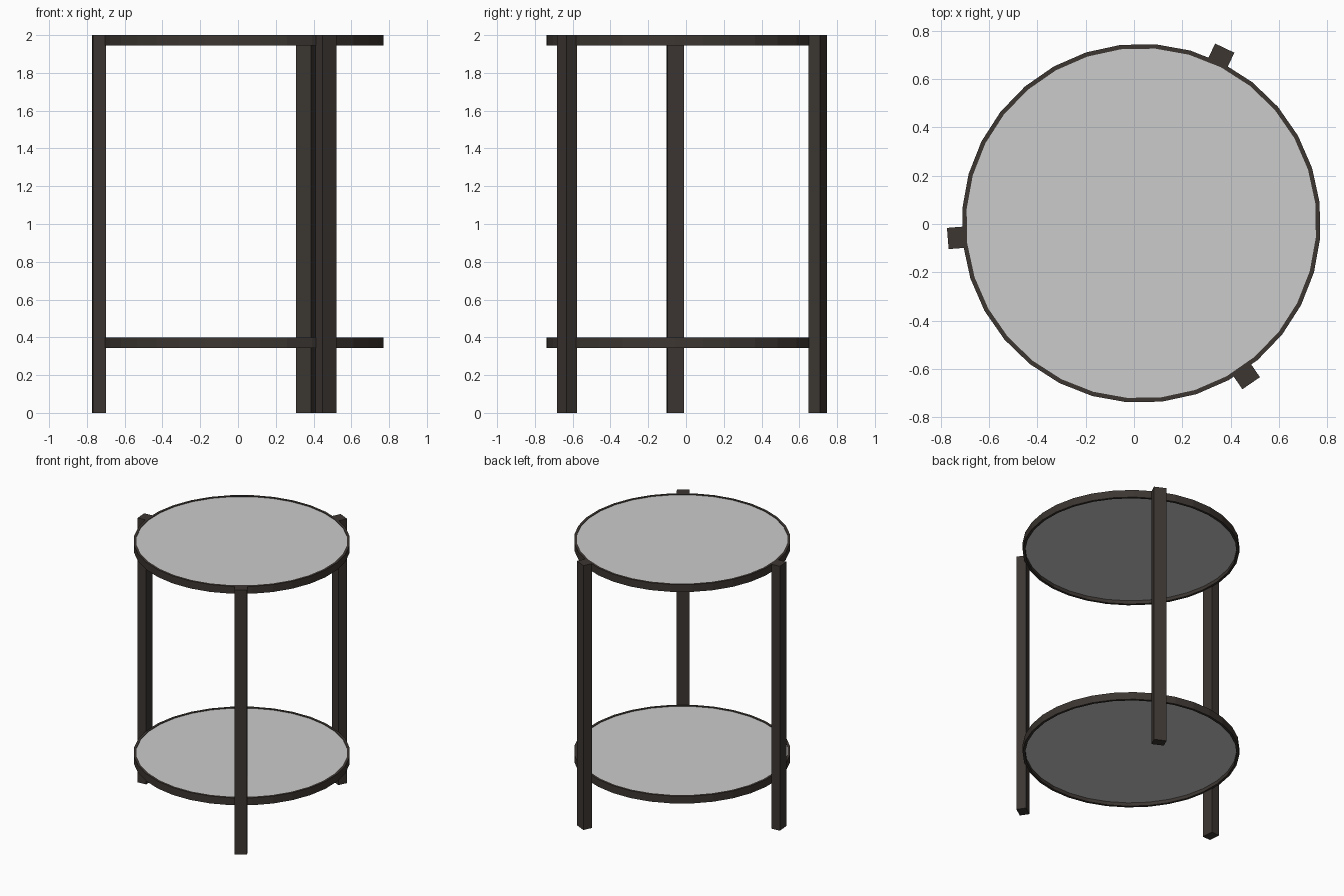
import bpy, bmesh, math

if "Cube" in bpy.data.objects:
    bpy.data.objects.remove(bpy.data.objects["Cube"])

CX, CY = 0.03, 0.003          # axis of the round trays
SIDES, R, WALL = 32, 0.743, 0.018
PHASE = math.radians(-4.6)
LEG_ANGLES = (184.5, 64.5, -55.5)

dark = bpy.data.materials.new("dark_metal")
dark.diffuse_color = (0.045, 0.037, 0.031, 1)
dark.use_nodes = True
dark.node_tree.nodes["Principled BSDF"].inputs["Base Color"].default_value = dark.diffuse_color


def finish(name, bm, mat=None):
    bmesh.ops.recalc_face_normals(bm, faces=bm.faces)
    me = bpy.data.meshes.new(name)
    bm.to_mesh(me)
    bm.free()
    ob = bpy.data.objects.new(name, me)
    bpy.context.collection.objects.link(ob)
    if mat:
        me.materials.append(mat)
    return ob


def loop(bm, r, z):
    return [bm.verts.new((CX + r * math.cos(PHASE + i * math.tau / SIDES),
                          CY + r * math.sin(PHASE + i * math.tau / SIDES), z))
            for i in range(SIDES)]


def bridge(bm, a, b):
    for i in range(SIDES):
        j = (i + 1) % SIDES
        bm.faces.new((a[i], a[j], b[j], b[i]))


def rim(name, z0, z1):
    bm = bmesh.new()
    rings = [loop(bm, r, z) for r, z in
             ((R, z0), (R, z1), (R - WALL, z1), (R - WALL, z0))]
    for k in range(4):
        bridge(bm, rings[k], rings[(k + 1) % 4])
    finish(name, bm, dark)


def panel(name, z0, z1):
    bm = bmesh.new()
    low, high = loop(bm, R - WALL, z0), loop(bm, R - WALL, z1)
    bridge(bm, low, high)
    bm.faces.new(low)
    bm.faces.new(high)
    finish(name, bm)


# Two framed round trays
for label, top in (("top", 2.0), ("lower", 0.4)):
    rim(label + "_rim", top - 0.056, top)
    panel(label + "_panel", top - 0.03, top - 0.004)

# Three square-cut legs fixed to the outside of the rims
for n, deg in enumerate(LEG_ANGLES, 1):
    bm = bmesh.new()
    bmesh.ops.create_cube(bm, size=1)
    bmesh.ops.scale(bm, vec=(0.068, 0.088, 2.0), verts=bm.verts)
    leg = finish(f"leg_{n}", bm, dark)
    a = math.radians(deg)
    leg.location = (CX + 0.769 * math.cos(a), CY + 0.769 * math.sin(a), 1.0)
    leg.rotation_euler.z = a
